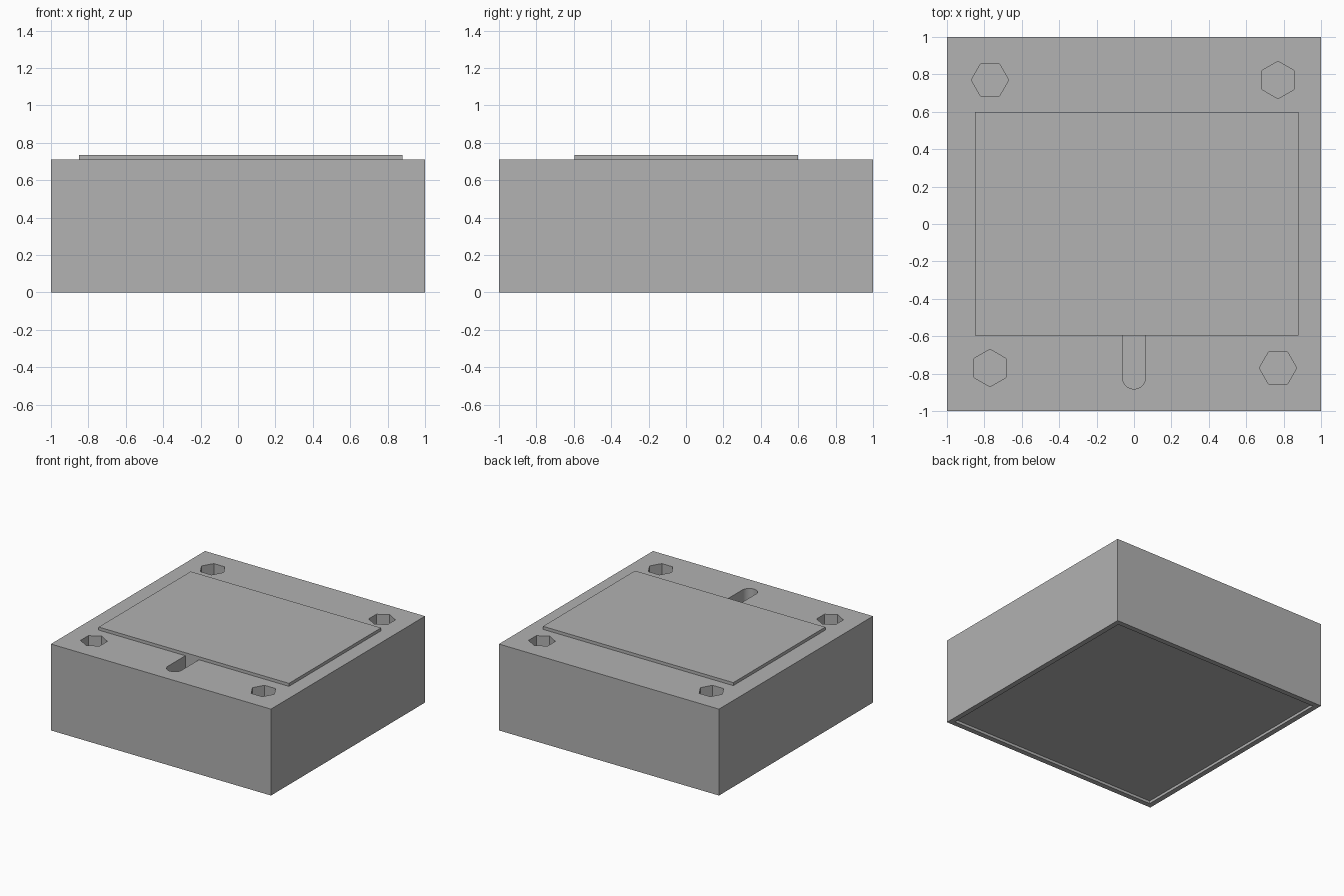
import bpy, bmesh, math
from mathutils import Matrix

cube = bpy.data.objects.get("Cube")
if cube:
    bpy.data.objects.remove(cube, do_unlink=True)

grey = bpy.data.materials.new("plain grey")
grey.use_nodes = True
colour = (0.445, 0.445, 0.445, 1)
grey.diffuse_color = colour
grey.node_tree.nodes["Principled BSDF"].inputs["Base Color"].default_value = colour

HEIGHT, LID_TOP = 0.71, 0.735
RIM, RECESS = 0.043, 0.022
POCKET = 0.25


def prism(name, outline, z0, z1):
    """Extrude a flat counter-clockwise outline from z0 to z1."""
    bm = bmesh.new()
    face = bm.faces.new([bm.verts.new((x, y, z0)) for x, y in outline])
    top = bmesh.ops.extrude_face_region(bm, geom=[face])["geom"]
    verts = [v for v in top if isinstance(v, bmesh.types.BMVert)]
    bmesh.ops.translate(bm, verts=verts, vec=(0, 0, z1 - z0))
    bmesh.ops.recalc_face_normals(bm, faces=bm.faces)
    mesh = bpy.data.meshes.new(name)
    bm.to_mesh(mesh)
    bm.free()
    mesh.materials.append(grey)
    obj = bpy.data.objects.new(name, mesh)
    bpy.context.collection.objects.link(obj)
    return obj


def rect(x0, x1, y0, y1):
    return [(x0, y0), (x1, y0), (x1, y1), (x0, y1)]


def arc(cx, cy, r, start, end, steps):
    angles = [start + (end - start) * i / steps for i in range(steps + 1)]
    return [(cx + r * math.cos(a), cy + r * math.sin(a)) for a in angles]


def cut(target, cutter):
    cutter.hide_render = True
    mod = target.modifiers.new("cut", 'BOOLEAN')
    mod.operation = 'DIFFERENCE'
    mod.solver = 'EXACT'
    mod.object = cutter
    bpy.context.view_layer.objects.active = target
    bpy.ops.object.modifier_apply(modifier=mod.name)
    bpy.data.objects.remove(cutter, do_unlink=True)


# Body block
body = prism("body", rect(-1, 1, -1, 1), 0, HEIGHT)

# Shallow recess in the underside
inner = 1 - RIM
cut(body, prism("base_recess_cutter", rect(-inner, inner, -inner, inner), -0.1, RECESS))

# Hexagonal corner pockets, turned alternately
for sx in (-1, 1):
    for sy in (-1, 1):
        turn = math.pi / 6 if sx == sy else 0
        outline = arc(sx * 0.77, sy * 0.77, 0.1, turn, turn + math.tau, 6)[:-1]
        cut(body, prism("hex_pocket_cutter", outline, HEIGHT - POCKET, HEIGHT + 0.1))

# Round-ended finger slot in front of the lid
slot = arc(0, -0.82, 0.062, math.pi, math.tau, 16) + [(0.062, -0.595), (-0.062, -0.595)]
cut(body, prism("finger_slot_cutter", slot, HEIGHT - POCKET, HEIGHT + 0.1))

# Thin lid plate, slightly off centre
prism("lid", rect(-0.85, 0.88, -0.595, 0.6), HEIGHT, LID_TOP)

# Crisp edges with a smooth slot end
bpy.ops.object.select_all(action='DESELECT')
body.select_set(True)
bpy.context.view_layer.objects.active = body
bpy.ops.object.shade_smooth_by_angle(angle=math.radians(30))
